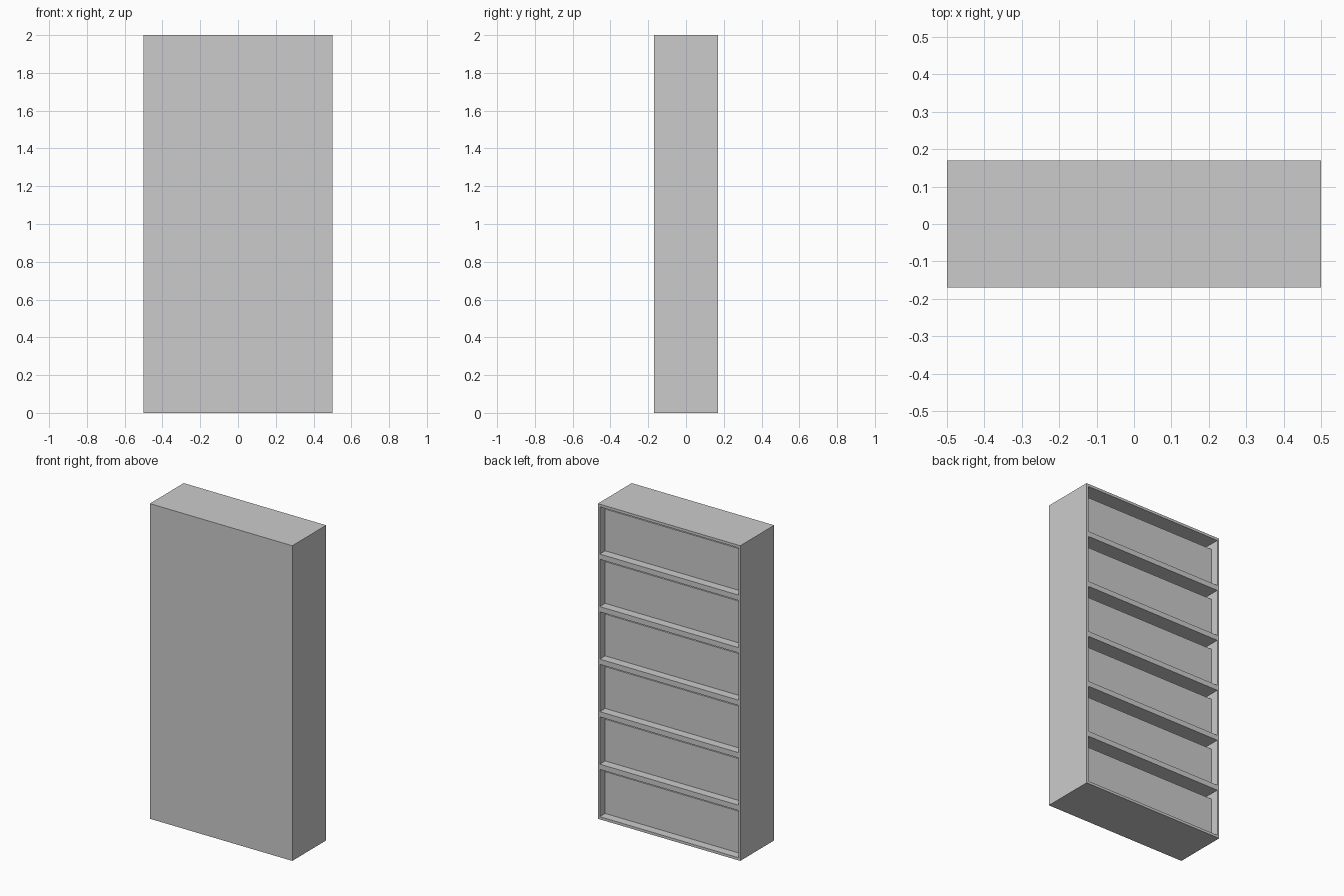
import bpy

cube = bpy.data.objects.get("Cube")
if cube:
    bpy.data.objects.remove(cube, do_unlink=True)

grey = bpy.data.materials.new("light_grey")
grey.use_nodes = True
grey.diffuse_color = (0.6, 0.6, 0.6, 1)
grey.node_tree.nodes["Principled BSDF"].inputs["Base Color"].default_value = (0.6, 0.6, 0.6, 1)

WIDTH, DEPTH, HEIGHT = 1.0, 0.34, 2.0
BAYS = 6
BAY = HEIGHT / BAYS
SIDE = 0.014          # side board thickness
BOARD = 0.0167        # top and bottom board thickness
RECESS = 0.054        # setback of the bay panels
GAP = 0.035           # opening above each bay panel
PANEL = 0.02
INNER = WIDTH - 2 * SIDE


def box(name, x, y, z):
    """Box from (min, max) ranges on each axis."""
    bpy.ops.mesh.primitive_cube_add(size=1, location=[(a + b) / 2 for a, b in (x, y, z)])
    ob = bpy.context.object
    ob.name = name
    ob.scale = [b - a for a, b in (x, y, z)]
    bpy.ops.object.transform_apply(location=False, rotation=False, scale=True)
    ob.data.materials.append(grey)
    return ob


half, y0, y1 = WIDTH / 2, -DEPTH / 2, DEPTH / 2
inside_x = (-INNER / 2, INNER / 2)
inside_y = (y0 + BOARD, y1)

# Carcass: closed front, two sides, top and bottom
box("front_board", (-half, half), (y0, y0 + BOARD), (0, HEIGHT))
box("left_side", (half - SIDE, half), inside_y, (0, HEIGHT))
box("right_side", (-half, SIDE - half), inside_y, (0, HEIGHT))
box("bottom_board", inside_x, inside_y, (0, BOARD))
box("top_board", inside_x, inside_y, (HEIGHT - BOARD, HEIGHT))

# Shelves between the bays
for i in range(1, BAYS):
    box(f"shelf_{i}", inside_x, inside_y, (i * BAY - BOARD, i * BAY + BOARD))

# Recessed panel in each bay, open along its top
for i in range(BAYS):
    box(f"bay_panel_{i + 1}", inside_x, (y1 - RECESS - PANEL, y1 - RECESS),
        (i * BAY + BOARD, (i + 1) * BAY - BOARD - GAP))
